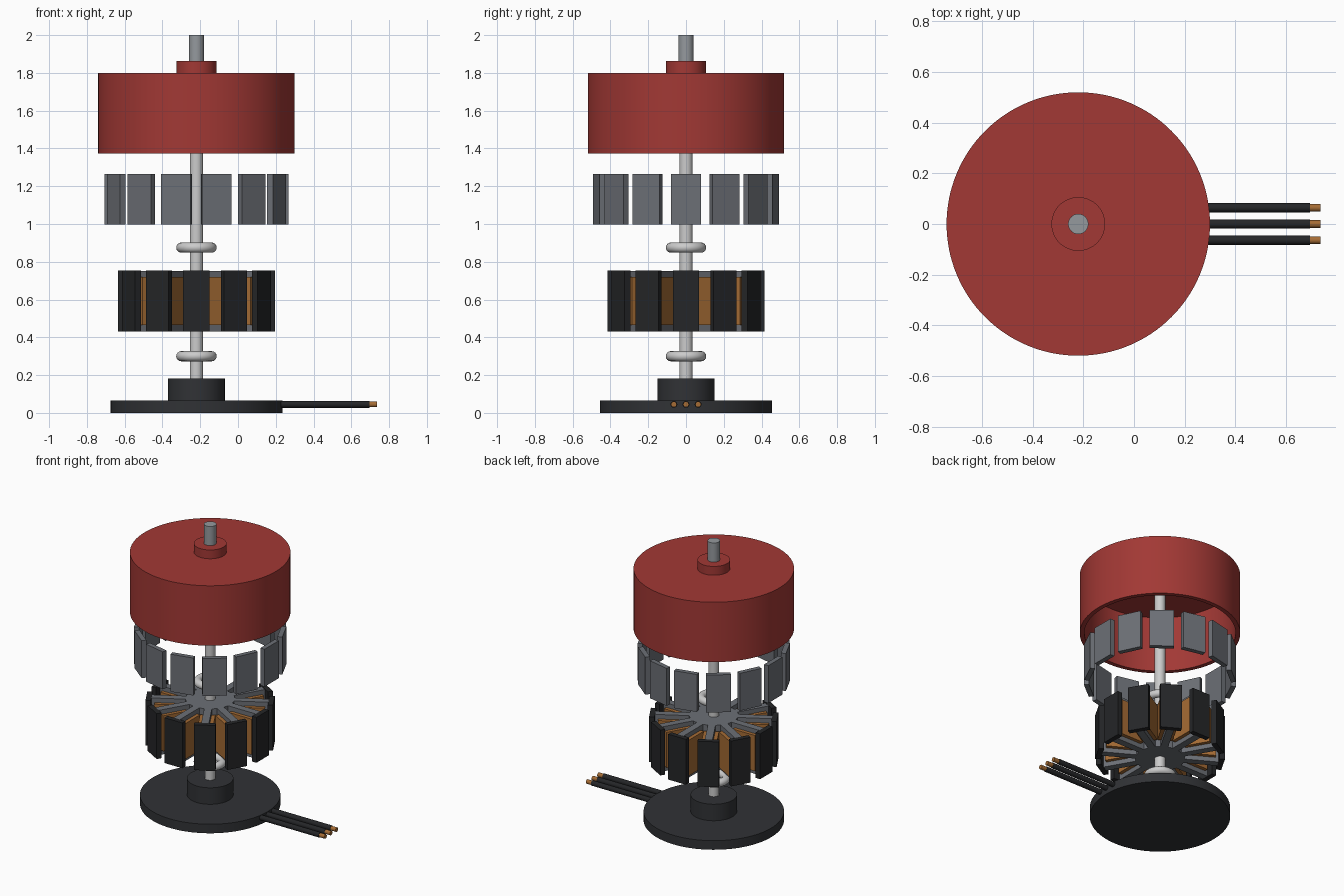
import bpy, bmesh, math
from mathutils import Matrix

if "Cube" in bpy.data.objects:
    bpy.data.objects.remove(bpy.data.objects["Cube"])

AX = -0.22  # x of the motor axis


def mat(name, r, g, b):
    m = bpy.data.materials.new(name)
    m.diffuse_color = (r, g, b, 1)
    m.use_nodes = True
    m.node_tree.nodes["Principled BSDF"].inputs["Base Color"].default_value = m.diffuse_color
    return m


RED = mat("red", 0.36, 0.04, 0.035)
BLACK = mat("black", 0.018, 0.019, 0.021)
CHARCOAL = mat("charcoal", 0.03, 0.032, 0.036)
COPPER = mat("copper", 0.38, 0.15, 0.035)
IRON = mat("iron", 0.15, 0.16, 0.18)
STEEL = mat("steel", 0.3, 0.32, 0.34)
BRIGHT = mat("bright_steel", 0.6, 0.61, 0.63)


def finish(bm, name, material, smooth=True):
    bmesh.ops.recalc_face_normals(bm, faces=bm.faces)
    me = bpy.data.meshes.new(name)
    bm.to_mesh(me)
    bm.free()
    ob = bpy.data.objects.new(name, me)
    bpy.context.collection.objects.link(ob)
    me.materials.append(material)
    if smooth:
        bpy.ops.object.select_all(action='DESELECT')
        ob.select_set(True)
        bpy.context.view_layer.objects.active = ob
        bpy.ops.object.shade_smooth_by_angle(angle=math.radians(30))
    return ob


def lathe(name, profile, material, n=96):
    """Spin an (r, z) profile around the motor axis."""
    bm = bmesh.new()
    vs = [bm.verts.new((r, 0, z)) for r, z in profile]
    es = [bm.edges.new(p) for p in zip(vs, vs[1:])]
    bmesh.ops.spin(bm, geom=vs + es, cent=(0, 0, 0), axis=(0, 0, 1),
                   angle=2 * math.pi, steps=n)
    bmesh.ops.remove_doubles(bm, verts=bm.verts, dist=1e-5)
    ob = finish(bm, name, material)
    ob.location.x = AX
    return ob


def rod(name, x0, x1, y, z, r, material):
    bm = bmesh.new()
    m = Matrix.Translation(((x0 + x1) / 2, y, z)) @ Matrix.Rotation(math.pi / 2, 4, 'Y')
    bmesh.ops.create_cone(bm, cap_ends=True, segments=20, radius1=r, radius2=r,
                          depth=x1 - x0, matrix=m)
    return finish(bm, name, material)


def box_ring(name, count, r0, r1, width, z0, z1, material):
    """Flat boxes spaced evenly around the axis, one facing +x."""
    bm = bmesh.new()
    for i in range(count):
        m = (Matrix.Rotation(2 * math.pi * i / count, 4, 'Z')
             @ Matrix.Translation(((r0 + r1) / 2, 0, (z0 + z1) / 2))
             @ Matrix.Diagonal((r1 - r0, width, z1 - z0, 1)))
        bmesh.ops.create_cube(bm, size=1, matrix=m)
    ob = finish(bm, name, material, smooth=False)
    ob.location.x = AX
    return ob


def bearing(name, z):
    a, b = 0.08, 0.027
    pts = [(a + b * math.cos(t * math.pi / 8), z + b * math.sin(t * math.pi / 8))
           for t in range(17)]
    return lathe(name, pts, BRIGHT, 48)


# Mounting base with its boss
lathe("base", [(0, 0), (0.455, 0), (0.455, 0.065), (0.15, 0.065), (0.15, 0.183), (0, 0.183)], CHARCOAL)

# Three wires with bare copper ends
for i in (-1, 0, 1):
    rod(f"wire_{i + 2}", 0.15, 0.695, i * 0.064, 0.045, 0.018, BLACK)
    rod(f"wire_tip_{i + 2}", 0.68, 0.737, i * 0.064, 0.045, 0.015, COPPER)

# Shaft: long lower part and thicker output end
lathe("shaft", [(0, 0.17), (0.035, 0.17), (0.035, 1.78), (0, 1.78)], BRIGHT, 40)
lathe("output_shaft", [(0, 1.82), (0.04, 1.82), (0.04, 2.0), (0, 2.0)], STEEL, 40)

# Bearings
bearing("lower_bearing", 0.30)
bearing("upper_bearing", 0.875)

# Stator: core, twelve teeth, windings and pole shoes
lathe("stator_core", [(0, 0.432), (0.16, 0.432), (0.16, 0.752), (0, 0.752)], IRON, 48)
box_ring("stator_teeth", 12, 0.10, 0.385, 0.05, 0.432, 0.752, IRON)
box_ring("windings", 12, 0.185, 0.36, 0.10, 0.465, 0.72, COPPER)
box_ring("pole_shoes", 12, 0.38, 0.415, 0.14, 0.43, 0.754, BLACK)

# Ring of fourteen magnets
box_ring("magnets", 14, 0.454, 0.487, 0.16, 0.997, 1.265, IRON)

# Rotor bell, open underneath, with a raised collar
lathe("bell", [(0, 1.77), (0.49, 1.77), (0.49, 1.372), (0.52, 1.372), (0.52, 1.80), (0, 1.80)], RED, 128)
lathe("bell_collar", [(0, 1.79), (0.106, 1.79), (0.106, 1.863), (0, 1.863)], RED, 64)
